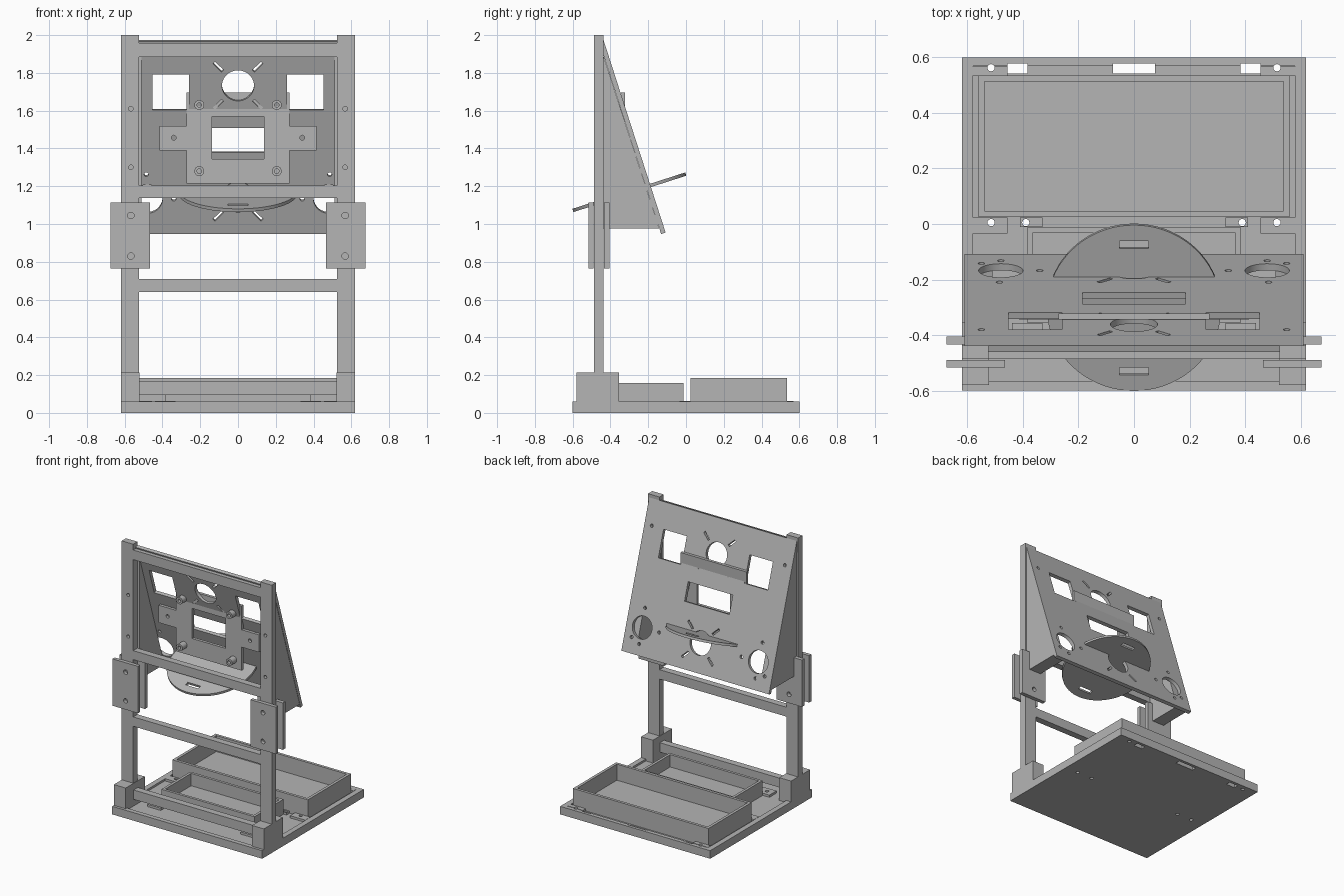
import bpy, bmesh, math
from mathutils import Matrix, Vector

cube = bpy.data.objects.get("Cube")
if cube:
    bpy.data.objects.remove(cube)

grey = bpy.data.materials.new("plain grey")
grey.use_nodes = True
COLOUR = (0.46, 0.46, 0.46, 1)
grey.diffuse_color = COLOUR
grey.node_tree.nodes["Principled BSDF"].inputs["Base Color"].default_value = COLOUR


def finish(name, bm):
    bmesh.ops.recalc_face_normals(bm, faces=bm.faces)
    mesh = bpy.data.meshes.new(name)
    bm.to_mesh(mesh)
    bm.free()
    mesh.materials.append(grey)
    ob = bpy.data.objects.new(name, mesh)
    bpy.context.collection.objects.link(ob)
    return ob


def add_box(bm, x0, x1, y0, y1, z0, z1, turn=Matrix()):
    size = Matrix.Diagonal((x1 - x0, y1 - y0, z1 - z0, 1))
    place = Matrix.Translation(((x0 + x1) / 2, (y0 + y1) / 2, (z0 + z1) / 2))
    bmesh.ops.create_cube(bm, size=1, matrix=turn @ place @ size)


def add_rod(bm, r, a, b, sides=32):
    a, b = Vector(a), Vector(b)
    turn = (b - a).to_track_quat('Z', 'Y').to_matrix().to_4x4()
    bmesh.ops.create_cone(bm, cap_ends=True, segments=sides, radius1=r, radius2=r,
                          depth=(b - a).length, matrix=Matrix.Translation((a + b) / 2) @ turn)


def box(name, *bounds):
    bm = bmesh.new()
    add_box(bm, *bounds)
    return finish(name, bm)


def cut(ob, bm):
    """Subtract the cutter mesh and bake the result."""
    cutter = finish("cutter", bm)
    cutter.hide_render = True
    mod = ob.modifiers.new("cut", 'BOOLEAN')
    mod.operation, mod.solver, mod.object = 'DIFFERENCE', 'EXACT', cutter
    bpy.context.view_layer.update()
    result = bpy.data.meshes.new_from_object(ob.evaluated_get(bpy.context.evaluated_depsgraph_get()))
    ob.modifiers.clear()
    ob.data = result
    bpy.data.objects.remove(cutter)


def smooth(ob):
    bpy.ops.object.select_all(action='DESELECT')
    ob.select_set(True)
    bpy.context.view_layer.objects.active = ob
    bpy.ops.object.shade_smooth_by_angle(angle=math.radians(30))


SIDES = (-1, 1)


def mirrored(s, a, b):
    return sorted((s * a, s * b))


# Base with a shallow recess, rear slots and screw holes
base = box("base", -.62, .62, -.6, .6, 0, .06)
bm = bmesh.new()
add_box(bm, -.58, .58, -.565, .57, .045, .1)
cut(base, bm)
bm = bmesh.new()
for x, w in ((-.42, .036), (0, .075), (.42, .036)):
    add_box(bm, x - w, x + w, .543, .578, -.1, .1)
for s in SIDES:
    for x, y in ((.515, .563), (.515, .005), (.39, .005), (.5, -.53)):
        if (x, y) != (.5, -.53):
            add_rod(bm, .013, (s * x, y, -.1), (s * x, y, .2), 16)
cut(base, bm)


# Open trays with fixing tabs
def tray(name, x, y0, y1, top, wall):
    ob = box(name, -x, x, y0, y1, .045, top)
    bm = bmesh.new()
    add_box(bm, -x + wall, x - wall, y0 + wall, y1 - wall, .065, top + .1)
    cut(ob, bm)


tray("rear_tray", .56, .025, .535, .185, .021)
tray("front_tray", .385, -.355, -.012, .157, .02)
for s in SIDES:
    for name, xs, ys, hole in (("rear_tab", (.455, .58), (.536, .568), (.515, .563)),
                               ("middle_tab", (.455, .58), (-.035, .024), (.515, .005)),
                               ("tray_tab", (.33, .41), (-.011, .024), (.39, .005)),
                               ("front_tab", (.33, .44), (-.44, -.356), (.39, -.4))):
        tab = box(name, *mirrored(s, *xs), *ys, .045, .062)
        bm = bmesh.new()
        add_rod(bm, .013, (s * hole[0], hole[1], 0), (s * hole[0], hole[1], .2), 16)
        cut(tab, bm)

# Posts, feet and clamp plates on each side
for s in SIDES:
    box("foot_block", *mirrored(s, .522, .62), -.58, -.355, .045, .215)
    post = box("post", *mirrored(s, .525, .62), -.487, -.437, .2, 2)
    bm = bmesh.new()
    for z in (1.3, 1.61):
        add_rod(bm, .012, (s * .567, -.6, z), (s * .567, -.46, z), 16)
    cut(post, bm)
    for name, y0, y1 in (("front_clamp", -.517, -.49), ("rear_clamp", -.434, -.405)):
        plate = box(name, *mirrored(s, .465, .675), y0, y1, .765, 1.115)
        bm = bmesh.new()
        for z in (.83, 1.045):
            add_rod(bm, .017, (s * .567, -.7, z), (s * .567, -.2, z), 20)
        cut(plate, bm)

# Cross rails
for name, z0, z1 in (("foot_rail", .095, .165), ("lower_rail", .64, .71),
                     ("middle_rail", 1.138, 1.205), ("top_rail", 1.885, 1.957)):
    box(name, -.525, .525, -.487, -.437, z0, z1)

# Wedge cheeks behind the posts
for s in SIDES:
    bm = bmesh.new()
    face = bm.faces.new([bm.verts.new((s * .51, y, z)) for y, z in
                         ((-.437, .975), (-.141, .975), (-.437, 1.89))])
    ext = bmesh.ops.extrude_face_region(bm, geom=[face])
    bmesh.ops.translate(bm, vec=(s * .098, 0, 0),
                        verts=[v for v in ext["geom"] if isinstance(v, bmesh.types.BMVert)])
    finish("cheek", bm)

# Slanted panel, built upright and then tilted back
TILT = math.atan2(.329, 1.02)
MID_Z = 1.465


def up(z):
    return (z - MID_Z) / math.cos(TILT)


panel = box("slanted_panel", -.61, .61, -.025, 0, -.536, .536)
bm = bmesh.new()
add_box(bm, -.185, .185, -.1, .1, up(1.385), up(1.515))
for z in (1.74, 1.15):
    add_rod(bm, .085, (0, -.1, up(z)), (0, .1, up(z)), 40)
    for k in range(4):
        spin = Matrix.Rotation(math.radians(45 + 90 * k), 4, 'Y')
        add_box(bm, .115, .18, -.1, .1, -.008, .008, Matrix.Translation((0, 0, up(z))) @ spin)
for s in SIDES:
    add_box(bm, *mirrored(s, .26, .452), -.1, .1, up(1.61), up(1.8))
    add_rod(bm, .08, (s * .48, -.1, up(1.14)), (s * .48, .1, up(1.14)), 40)
    for x, z in ((.55, 1.06), (.48, 1.03), (.34, 1.14), (.485, 1.27), (.55, 1.8)):
        add_rod(bm, .012, (s * x, -.1, up(z)), (s * x, .1, up(z)), 16)
cut(panel, bm)
panel.data.transform(Matrix.Translation((0, -.2725, MID_Z)) @ Matrix.Rotation(TILT, 4, 'X'))
smooth(panel)

# Round shelf set square to the panel
bm = bmesh.new()
add_rod(bm, .314, (0, 0, -.009), (0, 0, .009), 72)
shelf = finish("round_shelf", bm)
bm = bmesh.new()
for s in SIDES:
    add_box(bm, -.053, .053, s * .24 - .014, s * .24 + .014, -.1, .1)
cut(shelf, bm)
shelf.data.transform(Matrix.Translation((0, -.3, 1.168)) @ Matrix.Rotation(TILT, 4, 'X'))
smooth(shelf)

# Upright mounting plate with side arms, window and standoffs
plate = box("mounting_plate", -.272, .272, -.345, -.323, 1.215, 1.697)
bm = bmesh.new()
add_box(bm, -.137, .137, -.5, -.2, 1.345, 1.57)
cut(plate, bm)
for s in SIDES:
    arm = box("mounting_arm", *mirrored(s, .272, .415), -.345, -.323, 1.39, 1.52)
    bm = bmesh.new()
    add_rod(bm, .013, (s * .34, -.5, 1.457), (s * .34, -.2, 1.457), 16)
    cut(arm, bm)
    for z in (1.28, 1.63):
        bm = bmesh.new()
        add_rod(bm, .026, (s * .205, -.4, z), (s * .205, -.34, z), 24)
        standoff = finish("standoff", bm)
        bm = bmesh.new()
        add_rod(bm, .012, (s * .205, -.5, z), (s * .205, -.35, z), 16)
        cut(standoff, bm)
        smooth(standoff)
